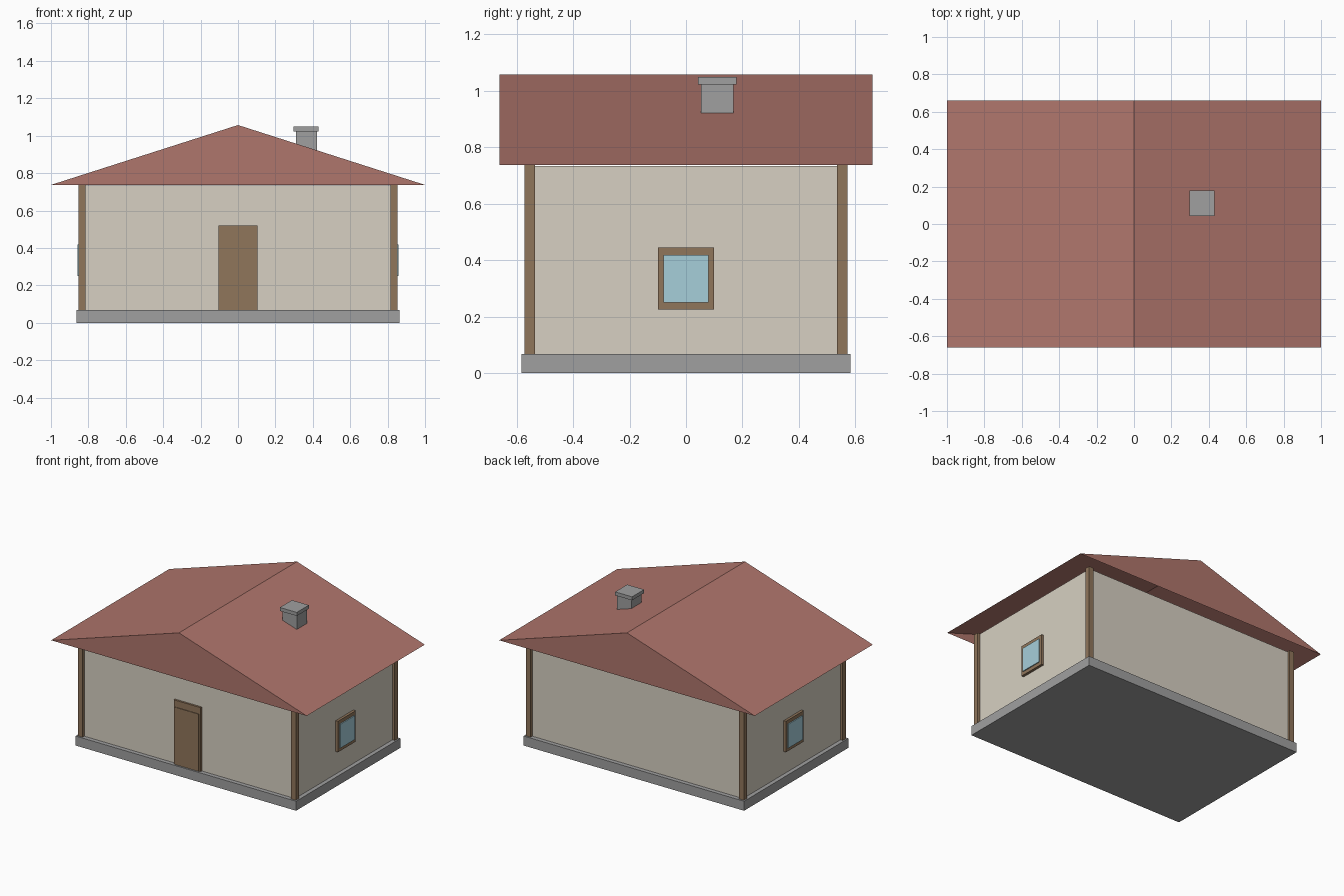
import bpy
import bmesh

cube = bpy.data.objects.get("Cube")
if cube:
    bpy.data.objects.remove(cube, do_unlink=True)


def material(name, rgb):
    mat = bpy.data.materials.new(name)
    mat.use_nodes = True
    color = (*rgb, 1.0)
    mat.diffuse_color = color
    mat.node_tree.nodes["Principled BSDF"].inputs["Base Color"].default_value = color
    return mat


plaster = material("cream plaster", (0.68, 0.63, 0.54))
timber = material("brown timber", (0.28, 0.18, 0.105))
tile = material("red roof tile", (0.43, 0.18, 0.15))
stone = material("grey stone", (0.35, 0.35, 0.35))
glass = material("pale blue glass", (0.38, 0.62, 0.70))


def finish(name, bm, mat):
    mesh = bpy.data.meshes.new(name)
    bm.to_mesh(mesh)
    bm.free()
    mesh.materials.append(mat)
    obj = bpy.data.objects.new(name, mesh)
    bpy.context.scene.collection.objects.link(obj)
    return obj


def box(name, x, y, z, mat):
    """Box spanning the given (low, high) range on each axis."""
    bm = bmesh.new()
    bmesh.ops.create_cube(bm, size=1)
    for v in bm.verts:
        for i, (low, high) in enumerate((x, y, z)):
            v.co[i] = low if v.co[i] < 0 else high
    return finish(name, bm, mat)


HALF_X, HALF_Y = 0.834, 0.553
BASE, EAVE, RIDGE = 0.067, 0.737, 1.057

# Foundation and walls
box("foundation", (-0.863, 0.863), (-0.583, 0.583), (0, BASE), stone)
box("walls", (-HALF_X, HALF_X), (-HALF_Y, HALF_Y), (BASE, EAVE - 0.003), plaster)

# Corner posts
for sx, side in ((-1, "right"), (1, "left")):
    for sy, end in ((-1, "front"), (1, "back")):
        x, y, r = sx * HALF_X, sy * HALF_Y, 0.0185
        box(f"{end}_{side}_post", (x - r, x + r), (y - r, y + r), (BASE, EAVE), timber)

# Hollow gable roof: two slopes and two gable ends, open underneath
bm = bmesh.new()
front, back = [[bm.verts.new((x, y, z)) for x, z in ((-1, EAVE), (0, RIDGE), (1, EAVE))]
               for y in (-0.66, 0.66)]
bm.faces.new(front[::-1])
bm.faces.new(back)
for i in range(2):
    bm.faces.new((front[i], front[i + 1], back[i + 1], back[i]))
bmesh.ops.recalc_face_normals(bm, faces=bm.faces)
finish("roof", bm, tile)

# Chimney with a wider cap
box("chimney", (0.31, 0.423), (0.053, 0.168), (0.88, 1.025), stone)
box("chimney_cap", (0.298, 0.43), (0.043, 0.178), (1.023, 1.048), stone)

# Front door
box("door_frame", (-0.105, 0.105), (-0.567, -0.54), (BASE, 0.52), timber)
box("door", (-0.092, 0.092), (-0.571, -0.545), (BASE, 0.472), timber)

# One window on each side wall
for s, side in ((-1, "right"), (1, "left")):
    box(f"{side}_window_frame", sorted((s * 0.82, s * 0.852)), (-0.099, 0.099), (0.226, 0.445), timber)
    box(f"{side}_window_glass", sorted((s * 0.83, s * 0.859)), (-0.08, 0.08), (0.25, 0.419), glass)
